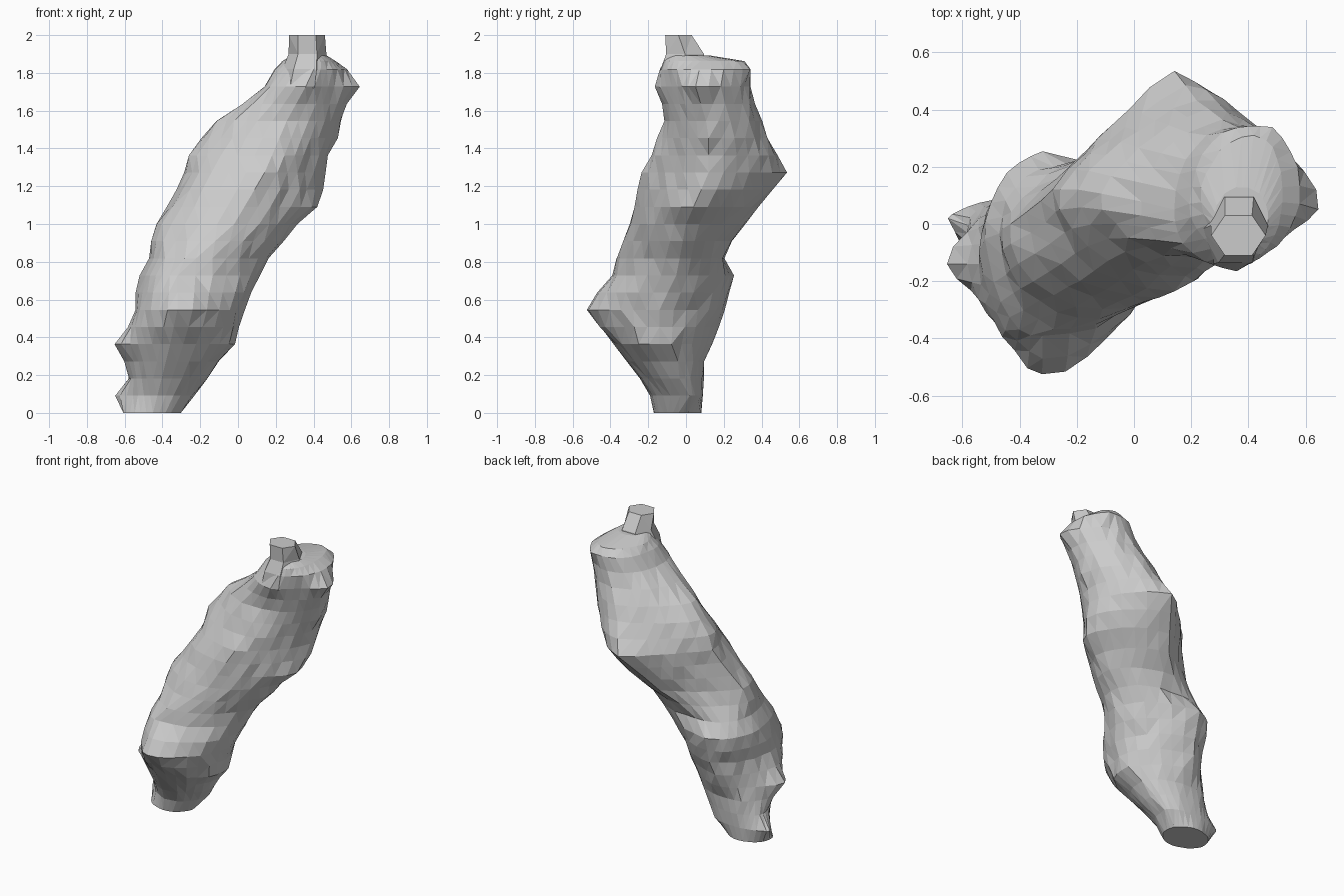
import bpy, bmesh, random
from math import sin, cos, pi

if "Cube" in bpy.data.objects:
    bpy.data.objects.remove(bpy.data.objects["Cube"])

random.seed(4)
SIDES = 28


def loft(name, rings):
    """Skin closed rings of equal point count, cap both ends, flat facets."""
    bm = bmesh.new()
    loops = [[bm.verts.new(p) for p in r] for r in rings]
    n = len(loops[0])
    for a, b in zip(loops, loops[1:]):
        for i in range(n):
            j = (i + 1) % n
            bm.faces.new((a[i], a[j], b[j], b[i]))
    caps = [bm.faces.new(loops[0][::-1]), bm.faces.new(loops[-1])]
    sides = [f for f in bm.faces if f not in caps]
    bmesh.ops.triangulate(bm, faces=sides)
    bmesh.ops.recalc_face_normals(bm, faces=bm.faces)
    me = bpy.data.meshes.new(name)
    bm.to_mesh(me)
    bm.free()
    ob = bpy.data.objects.new(name, me)
    bpy.context.collection.objects.link(ob)
    return ob


def interp(keys, z):
    for (z0, v0), (z1, v1) in zip(keys, keys[1:]):
        if z <= z1:
            return v0 + (v1 - v0) * (z - z0) / (z1 - z0)
    return keys[-1][1]


def smoothed(rows):
    """Average each row with its neighbours, keeping the ends."""
    mid = [tuple((a + 2 * b + c) / 4 for a, b, c in zip(p, q, r))
           for p, q, r in zip(rows, rows[1:], rows[2:])]
    return [rows[0]] + mid + [rows[-1]]


# Trunk: extents of each evenly spaced slice (x min, x max, y min, y max)
STEP = 2 / 22
extents = [
    (-.61, -.30, -.17, .08), (-.65, -.23, -.19, .09), (-.58, -.16, -.24, .095),
    (-.60, -.10, -.32, .10), (-.65, -.01, -.38, .14), (-.58, .00, -.46, .17),
    (-.54, .03, -.53, .20), (-.54, .07, -.47, .23), (-.52, .11, -.40, .25),
    (-.47, .16, -.37, .20), (-.46, .25, -.33, .24), (-.44, .31, -.30, .31),
    (-.37, .43, -.28, .39), (-.32, .45, -.26, .46), (-.28, .46, -.23, .53),
    (-.27, .48, -.19, .48), (-.20, .53, -.15, .44), (-.12, .55, -.12, .40),
    (.02, .58, -.13, .36), (.14, .65, -.17, .34), (.19, .58, -.14, .35)]
levels = [i * STEP for i in range(len(extents))]
base = smoothed(smoothed(smoothed(extents)))
# Rounded shoulder
for z, e in [(1.862, (.23, .52, -.12, .31)), (1.892, (.28, .47, -.10, .13))]:
    levels.append(z)
    extents.append(e)
    base.append(e)

# Where the front/back ridges (x) and side ridges (y) run up the trunk
ridge_x = [(0, -.45), (.36, -.36), (.55, -.32), (.73, -.32), (.91, -.12), (1, -.02),
           (1.27, .14), (1.55, .26), (1.73, .36), (1.86, .42), (1.9, .37)]
ridge_y = [(0, -.04), (.09, .02), (.36, -.14), (.55, -.14), (.73, -.05),
           (1, 0), (1.27, .12), (1.5, .12), (1.73, .05), (1.86, .08), (1.9, 0)]
# Fullness of each quarter: 2 is round, 1 is a straight diagonal
fullness = {
    (1, 1): [(0, 2), (1.27, 1.8), (1.73, 1.9), (1.82, 2.5), (1.9, 2)],
    (0, 1): [(0, 2), (.3, 1.7), (.5, 1.5), (.72, 2.4), (.9, 1.4), (1.05, 1.15),
             (1.4, 1.2), (1.73, 1.7), (1.9, 2)],
    (0, 0): [(0, 1.8), (.1, 1.4), (.27, 1.3), (.5, 1.65), (.75, 1.9), (1.05, 2.5),
             (1.4, 2.1), (1.9, 1.7)],
    (1, 0): [(0, 2), (.35, 2.2), (.6, 1.95), (1, 1.35), (1.5, 1.4), (1.73, 1.25),
             (1.9, 1.7)]}

rings = []
for z, full, soft in zip(levels, extents, base):
    cx, cy = interp(ridge_x, z), interp(ridge_y, z)
    ring = []
    for i in range(SIDES):
        a = 2 * pi * i / SIDES
        c, s = cos(a), sin(a)
        right, back = c > 0, s > 0
        p = interp(fullness[(int(right), int(back))], z)
        k = (abs(c) ** p + abs(s) ** p) ** (-1 / p)
        # soft outline everywhere, the exact spur only near its own direction
        wx, wy = abs(c) ** 7, abs(s) ** 7
        ex = soft[right] + (full[right] - soft[right]) * wx
        ey = soft[2 + back] + (full[2 + back] - soft[2 + back]) * wy
        g = k * (1 + random.uniform(-.03, .02))
        ring.append((cx + abs(c) * (ex - cx) * g, cy + abs(s) * (ey - cy) * g, z))
    rings.append(ring)
loft("trunk", rings)

# Six-sided stub on top, flaring into the shoulder
stub = []
for z, rx, ry, cx, cy in [(1.72, .13, .10, .34, -.04), (1.82, .12, .115, .355, -.02),
                          (1.90, .10, .10, .368, -.005), (2.0, .095, .07, .365, -.04)]:
    stub.append([(cx + rx * cos(pi * i / 3), cy + ry * sin(pi * i / 3) / sin(pi / 3), z)
                 for i in range(6)])
loft("broken_stub", stub)
